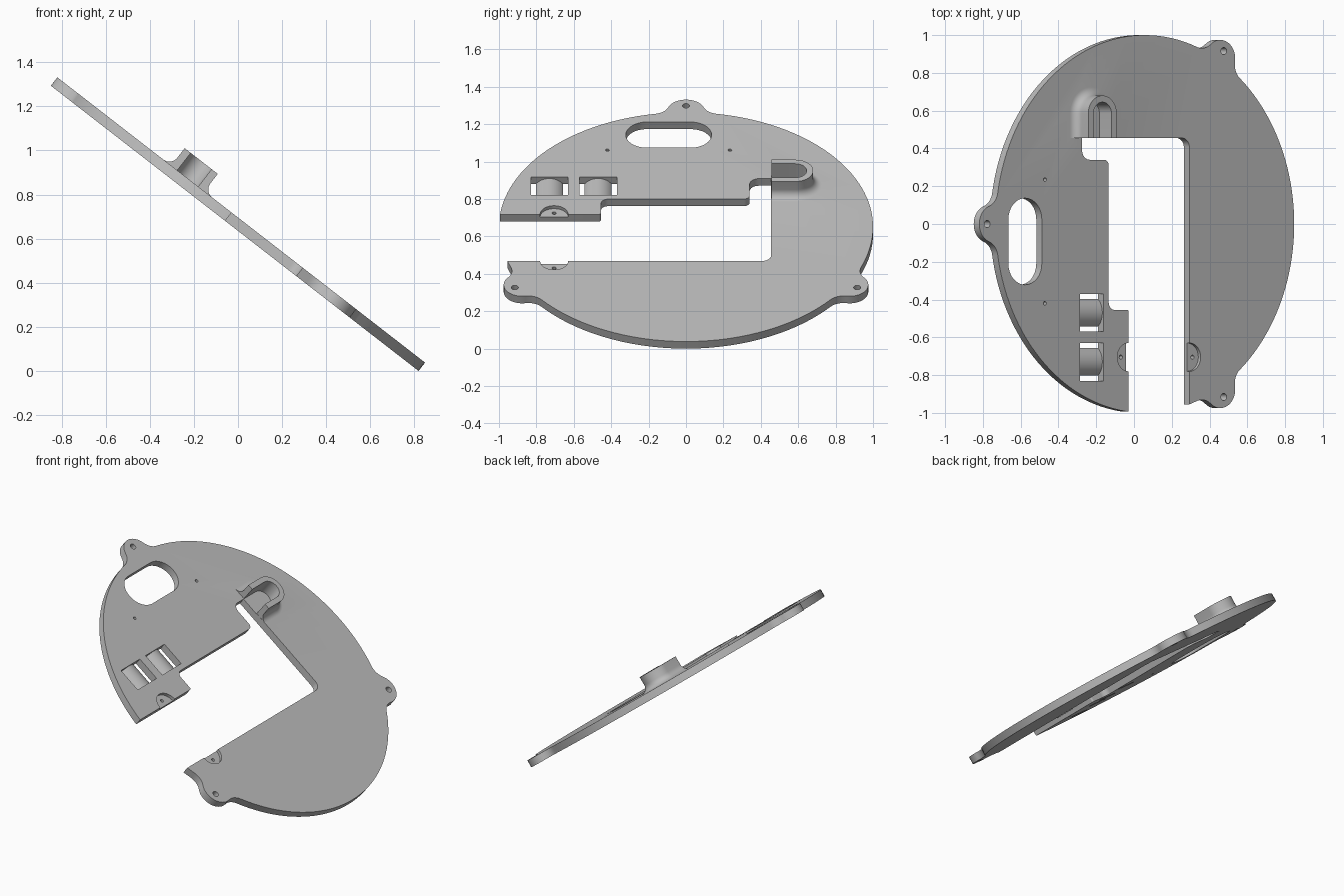
import bpy, bmesh
from math import sin, cos, atan2, acos, pi, radians
from mathutils import Vector

cube = bpy.data.objects.get("Cube")
if cube:
    bpy.data.objects.remove(cube, do_unlink=True)

THICK = 0.048
grey = bpy.data.materials.new("plain_grey")
grey.use_nodes = True
colour = (0.5, 0.5, 0.5, 1)
grey.diffuse_color = colour
grey.node_tree.nodes["Principled BSDF"].inputs["Base Color"].default_value = colour


def loft(name, rings):
    """Solid skinned through a stack of matching closed rings."""
    bm = bmesh.new()
    loops = [[bm.verts.new(p) for p in ring] for ring in rings]
    n = len(loops[0])
    for low, high in zip(loops, loops[1:]):
        for i in range(n):
            j = (i + 1) % n
            bm.faces.new((low[i], low[j], high[j], high[i]))
    bm.faces.new(loops[0][::-1])
    bm.faces.new(loops[-1])
    bmesh.ops.recalc_face_normals(bm, faces=bm.faces)
    mesh = bpy.data.meshes.new(name)
    bm.to_mesh(mesh)
    bm.free()
    mesh.materials.append(grey)
    obj = bpy.data.objects.new(name, mesh)
    bpy.context.collection.objects.link(obj)
    return obj


def prism(name, outline, low, high):
    return loft(name, [[(x, y, h) for x, y in outline] for h in (low, high)])


def arc(cx, cy, r, a, b, n=16):
    return [(cx + r * cos(a + (b - a) * i / n), cy + r * sin(a + (b - a) * i / n))
            for i in range(n + 1)]


def disc(cx, cy, r, n=32):
    return arc(cx, cy, r, 0, 2 * pi, n)[:-1]


def rounded(corners, n=8):
    """Polygon of (x, y, radius) corners, filleted."""
    out = []
    for i, (x, y, r) in enumerate(corners):
        p = Vector((x, y))
        if r == 0:
            out.append((x, y))
            continue
        a = (Vector(corners[i - 1][:2]) - p).normalized() * r
        b = (Vector(corners[(i + 1) % len(corners)][:2]) - p).normalized() * r
        for k in range(n + 1):
            t = k / n * pi / 2
            out.append(tuple(p + a * (1 - sin(t)) + b * (1 - cos(t))))
    return out


def arch(half, start, top):
    """U outline around the guide centre line, round end towards the back."""
    cy = top - half
    return [(GUIDE_X - half, start), (GUIDE_X + half, start)] + arc(GUIDE_X, cy, half, 0, pi, 24)


# Round plate outline with three filleted ears
EAR, EAR_R, FILLET = 1.01, 0.1, 0.09
fc = 1 + FILLET
spread = acos((fc ** 2 + EAR ** 2 - (EAR_R + FILLET) ** 2) / (2 * fc * EAR))
fx, fy = fc * cos(spread), fc * sin(spread)
turn = atan2(fy, fx - EAR)
half_ear = arc(EAR, 0, EAR_R, 0, turn, 12) + arc(fx, fy, FILLET, turn + pi * 1, spread + pi, 8)[1:]
if turn < spread:
    half_ear = half_ear[:]
ear = [(x, -y) for x, y in half_ear[:0:-1]] + half_ear
outline = []
for mid in (-pi / 3, pi / 3, pi):
    outline += [(x * cos(mid) - y * sin(mid), x * sin(mid) + y * cos(mid)) for x, y in ear]
    outline += arc(0, 0, 1, mid + spread, mid + 2 * pi / 3 - spread, 40)[1:-1]
plate = prism("tilted_plate", outline, -THICK, 0)

# Raised U-shaped guide with a flared foot
GUIDE_X = -0.362
FLARE = 0.045
rings = [(FLARE, -0.02)]
for i in range(9):
    a = i / 8 * pi / 2
    rings.append((FLARE * (1 - sin(a)), FLARE * (1 - cos(a))))
rings.append((0, 0.1))
guide = loft("cable_guide", [[(x, y, h) for x, y in arch(0.095 + off, 0.456, 0.68 + off)]
                             for off, h in rings])

cutters = [prism("guide_channel_cutter", arch(0.06, 0.44, 0.645), -0.004, 0.2)]

# Long stepped opening from the front rim
cutters.append(prism("opening_cutter", rounded([
    (-0.11, -1.3, 0), (-0.11, -0.455, 0.01), (-0.243, -0.455, 0.04), (-0.243, 0.34, 0.03),
    (-0.421, 0.34, 0.05), (-0.421, 0.455, 0), (0.298, 0.455, 0.05), (0.298, -1.3, 0)]), -0.1, 0.04))

# Stadium-shaped hole
cutters.append(prism("slot_cutter", arc(-0.803, 0.025, 0.112, 0, pi)
                     + arc(-0.803, -0.21, 0.112, pi, 2 * pi), -0.1, 0.05))

# Ear holes and pin holes
for mid in (-pi / 3, pi / 3, pi):
    cutters.append(prism("ear_hole_cutter", disc(1.057 * cos(mid), 1.057 * sin(mid), 0.019), -0.1, 0.05))
for y in (0.235, -0.42):
    cutters.append(prism("pin_hole_cutter", disc(-0.67, y, 0.01, 16), -0.1, 0.05))

# Half-round screw seats on both sides of the opening
for edge, side in ((-0.11, -1), (0.298, 1)):
    cutters.append(prism("seat_cutter", disc(edge, -0.705, 0.075, 48), -0.02, 0.05))
    cutters.append(prism("screw_hole_cutter", disc(edge + side * 0.036, -0.705, 0.011, 16), -0.1, 0.05))

# Strap windows, each keeping a domed bridge
HALF, RISE = 0.073, 0.038
R = (HALF ** 2 + RISE ** 2) / (2 * RISE)
swing = atan2(HALF, R - RISE)
dome = arc(0, -0.01 - R, R, pi / 2 + swing, pi / 2 - swing, 20)
section = [(-0.1, 0.05), (-0.1, -0.1), (-HALF, -0.1)] + dome + [(HALF, -0.1), (0.1, -0.1), (0.1, 0.05)]
for y in (-0.47, -0.73):
    cutters.append(loft("strap_window_cutter",
                        [[(x, y + v, w) for v, w in section] for x in (-0.435, -0.278)]))

# Join the guide, cut the openings, and bake the result
for tool, mode in [(guide, "UNION")] + [(c, "DIFFERENCE") for c in cutters]:
    tool.hide_render = True
    mod = plate.modifiers.new(tool.name, "BOOLEAN")
    mod.operation = mode
    mod.solver = "EXACT"
    mod.object = tool
graph = bpy.context.evaluated_depsgraph_get()
baked = bpy.data.meshes.new_from_object(plate.evaluated_get(graph))
plate.modifiers.clear()
plate.data = baked
for tool in [guide] + cutters:
    bpy.data.objects.remove(tool, do_unlink=True)

# Lean the plate down towards its left side
plate.rotation_euler = (0, radians(37.8), 0)
plate.location = (0.058, 0, 0.651)
bpy.ops.object.select_all(action="DESELECT")
plate.select_set(True)
bpy.context.view_layer.objects.active = plate
bpy.ops.object.shade_smooth_by_angle(angle=radians(30))
